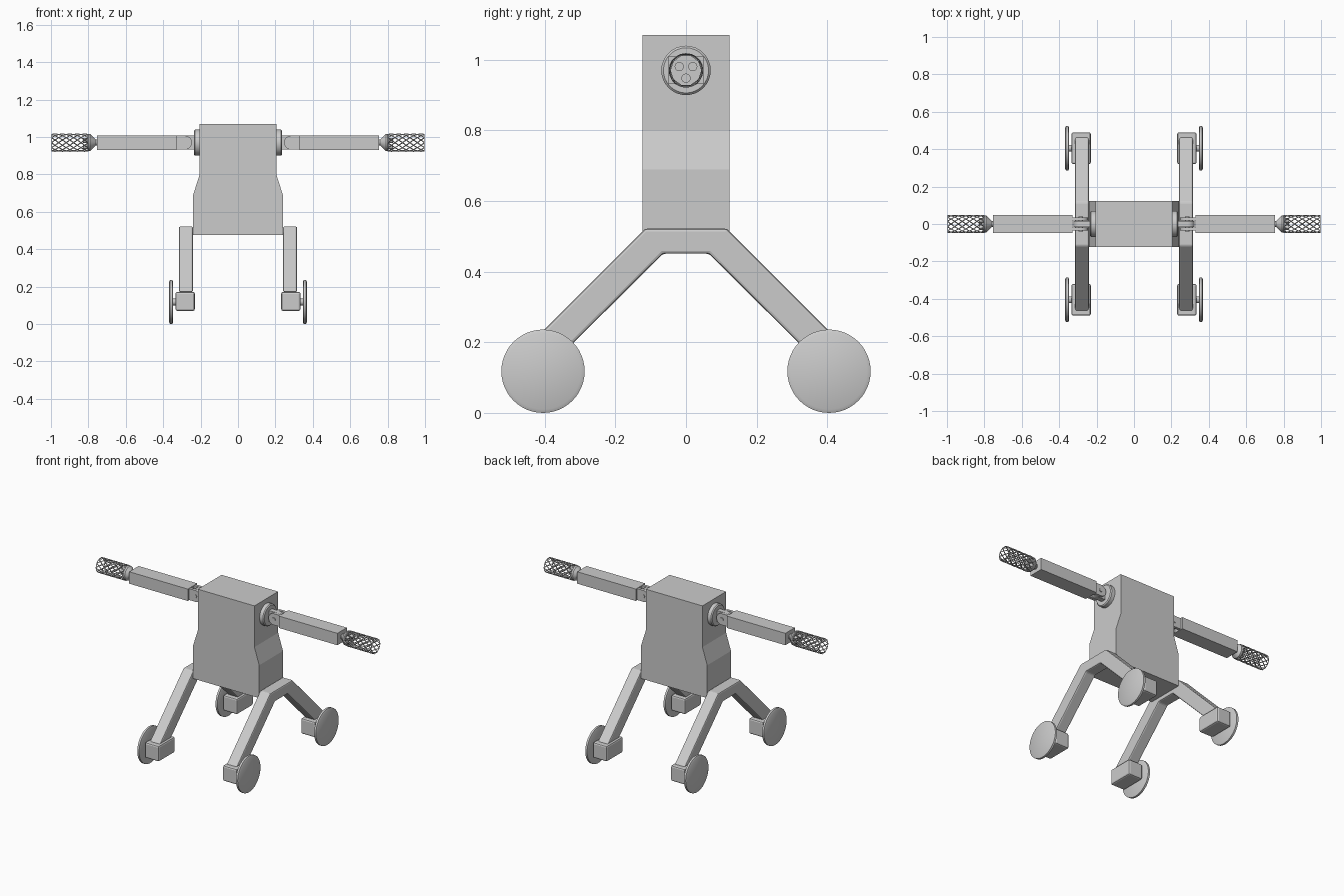
import bpy, bmesh, math

if "Cube" in bpy.data.objects:
    bpy.data.objects.remove(bpy.data.objects["Cube"])

grey = bpy.data.materials.new("plain grey")
grey.diffuse_color = (0.6, 0.6, 0.6, 1)
grey.use_nodes = True
grey.node_tree.nodes["Principled BSDF"].inputs["Base Color"].default_value = grey.diffuse_color


def finish(name, bm, bevel=0.0, smooth=False):
    bmesh.ops.recalc_face_normals(bm, faces=bm.faces[:])
    me = bpy.data.meshes.new(name)
    bm.to_mesh(me)
    bm.free()
    ob = bpy.data.objects.new(name, me)
    bpy.context.collection.objects.link(ob)
    me.materials.append(grey)
    if bevel:
        m = ob.modifiers.new("bevel", 'BEVEL')
        m.width = bevel
        m.segments = 2
    if smooth:
        bpy.ops.object.select_all(action='DESELECT')
        ob.select_set(True)
        bpy.context.view_layer.objects.active = ob
        bpy.ops.object.shade_smooth_by_angle(angle=math.radians(35))
    return ob


def prism(name, pts, axis, a, b, bevel=0.0, smooth=False):
    """Extrude a 2D outline along axis: 'x' takes (y, z), 'y' takes (x, z)."""
    bm = bmesh.new()
    place = (lambda p, t: (t, p[0], p[1])) if axis == 'x' else (lambda p, t: (p[0], t, p[1]))
    lo = [bm.verts.new(place(p, a)) for p in pts]
    hi = [bm.verts.new(place(p, b)) for p in pts]
    n = len(pts)
    bm.faces.new(lo)
    bm.faces.new(hi)
    for i in range(n):
        j = (i + 1) % n
        bm.faces.new((lo[i], lo[j], hi[j], hi[i]))
    return finish(name, bm, bevel, smooth)


def turned(name, profile, y, z, n=32):
    """Solid of revolution about an x-parallel axis; profile is (x, radius)."""
    bm = bmesh.new()
    rings = []
    for x, r in profile:
        rings.append([bm.verts.new((x, y + r * math.cos(2 * math.pi * i / n),
                                    z + r * math.sin(2 * math.pi * i / n))) for i in range(n)])
    for p, q in zip(rings, rings[1:]):
        for i in range(n):
            j = (i + 1) % n
            bm.faces.new((p[i], p[j], q[j], q[i]))
    bm.faces.new(rings[0])
    bm.faces.new(rings[-1])
    return finish(name, bm, smooth=True)


def rect(u0, u1, v0, v1):
    return [(u0, v0), (u1, v0), (u1, v1), (u0, v1)]


def cage(name, s, x0, x1, r, z, n=10, rows=10):
    """Tube of diamond lattice, turned into wires."""
    bm = bmesh.new()
    ring = []
    for k in range(rows + 1):
        x = x0 + (x1 - x0) * k / rows
        ring.append([bm.verts.new((s * x, r * math.cos(2 * math.pi * (i + 0.5 * (k % 2)) / n),
                                   z + r * math.sin(2 * math.pi * (i + 0.5 * (k % 2)) / n)))
                     for i in range(n)])
    for k in range(1, rows):
        for i in range(n):
            a = ring[k][i]
            left, right = (i, (i + 1) % n) if k % 2 else ((i - 1) % n, i)
            # diamonds between staggered rings
            b = ring[k][(i + 1) % n]
            up = ring[k + 1][right]
            dn = ring[k - 1][right]
            bm.faces.new((a, dn, b, up))
    for i in range(n):
        j = (i + 1) % n
        bm.faces.new((ring[0][i], ring[0][j], ring[1][i]))
        t = ring[rows - 1][i] if rows % 2 == 0 else ring[rows - 1][j]
        bm.faces.new((ring[rows][i], ring[rows][j], t))
    ob = finish(name, bm)
    m = ob.modifiers.new("wire", 'WIREFRAME')
    m.thickness = 0.006
    m.use_replace = True
    return ob


# body: narrow chest flaring to wider hips
half = [(0.24, 0.475), (0.24, 0.69), (0.205, 0.80), (0.205, 1.07)]
prism("body", half + [(-x, z) for x, z in reversed(half)], 'y', -0.123, 0.123)

AZ = 0.97   # arm axis height
for s, side in ((1, "right"), (-1, "left")):
    # leg frame: one bent beam joining front and back feet
    outer = [(0.465, 0.172), (0.116, 0.522)]
    inner = [(0.065, 0.451), (0.345, 0.172)]
    pts = outer + [(-y, z) for y, z in reversed(outer)] \
        + [(-y, z) for y, z in reversed(inner)] + inner
    prism(side + "_leg", pts, 'x', s * 0.241, s * 0.316, bevel=0.008)

    for f, end in ((-1, "front"), (1, "back")):
        y = f * 0.405
        tag = side + "_" + end
        prism(tag + "_foot", rect(y - 0.085, y + 0.085, 0.07, 0.172), 'x',
              s * 0.231, s * 0.334, bevel=0.01)
        turned(tag + "_axle", [(s * 0.32, 0.018), (s * 0.352, 0.018)], y, 0.118, 16)
        turned(tag + "_wheel", [(s * 0.347, 0.108), (s * 0.351, 0.118),
                                (s * 0.364, 0.118), (s * 0.369, 0.108)], y, 0.118, 48)

    # shoulder disc
    turned(side + "_shoulder", [(s * 0.20, 0.07), (s * 0.229, 0.07), (s * 0.235, 0.064)], 0, AZ)

    # shoulder hinge: tongue on the disc, two prongs on the arm
    def arc(cx, r, a0, a1, n=12):
        return [(s * (cx + r * math.cos(math.radians(a0 + (a1 - a0) * i / n))),
                 AZ + r * math.sin(math.radians(a0 + (a1 - a0) * i / n))) for i in range(n + 1)]
    prism(side + "_hinge_tongue", arc(0.287, 0.037, -90, 90) + [(s * 0.225, AZ + 0.037), (s * 0.225, AZ - 0.037)],
          'y', -0.016, 0.016, smooth=True)
    for f in (-1, 1):
        prism(side + "_hinge_prong", arc(0.283, 0.037, 90, 270) + [(s * 0.34, AZ - 0.037), (s * 0.34, AZ + 0.037)],
              'y', f * 0.018, f * 0.036, smooth=True)
    prism(side + "_hinge_pin", arc(0.285, 0.012, 0, 330, 11), 'y', -0.04, 0.04, smooth=True)

    # arm beam
    prism(side + "_arm", rect(-0.049, 0.049, AZ - 0.039, AZ + 0.039), 'x', s * 0.33, s * 0.755)

    # flared wrist, lattice hand and the small studs inside it
    turned(side + "_wrist", [(s * 0.75, 0.016), (s * 0.76, 0.016), (s * 0.79, 0.045), (s * 0.805, 0.045)], 0, AZ)
    cage(side + "_cage", s, 0.80, 0.998, 0.046, AZ)
    for k in range(3):
        a = math.radians(30 + 120 * k)
        turned(side + "_stud", [(s * 0.80, 0.013), (s * 0.83, 0.013)],
               0.022 * math.cos(a), AZ + 0.022 * math.sin(a), 16)
